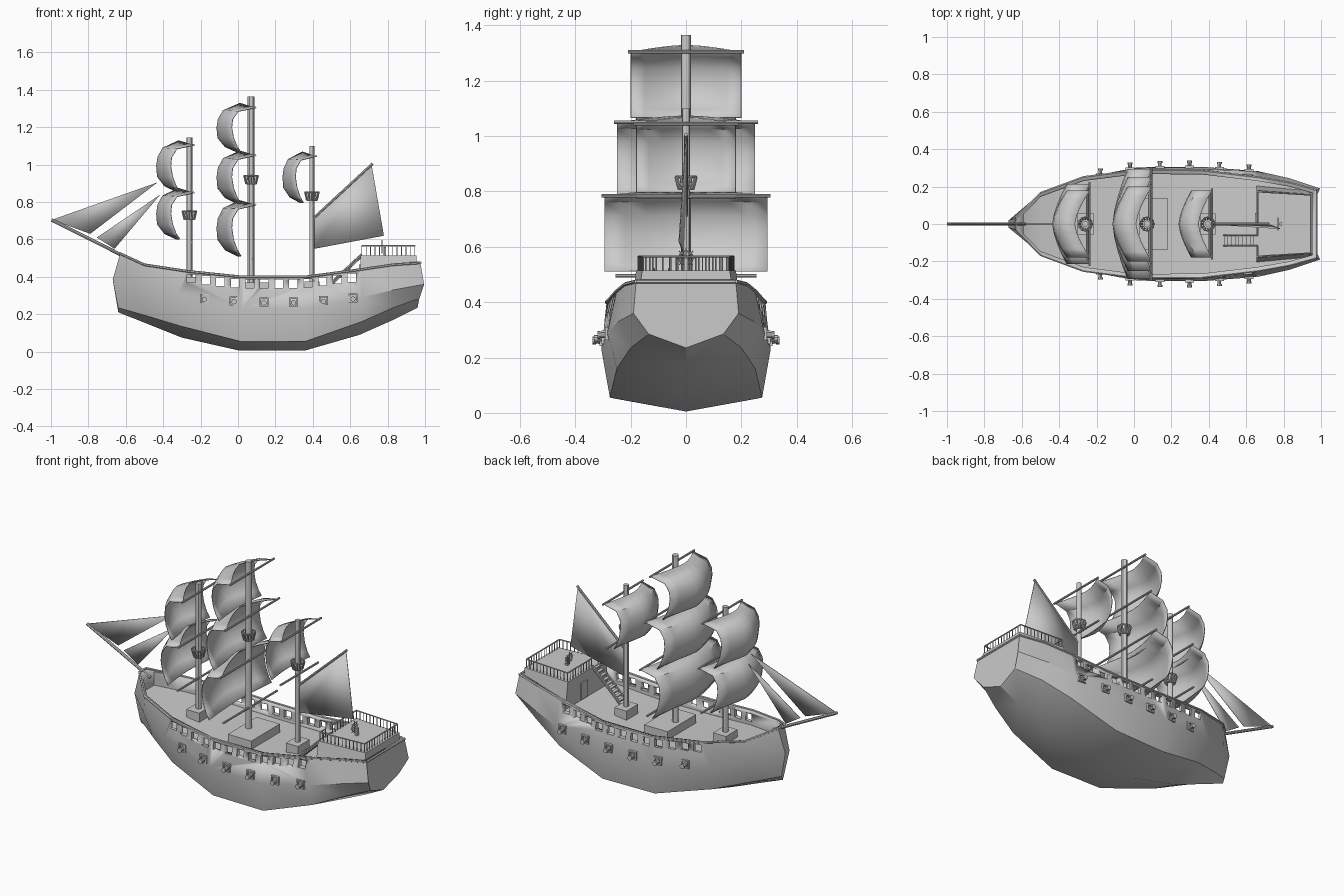
import bpy, bmesh, math
from mathutils import Vector, Matrix

if "Cube" in bpy.data.objects:
    bpy.data.objects.remove(bpy.data.objects["Cube"])


def finish(bm, name, angle=30):
    bmesh.ops.recalc_face_normals(bm, faces=bm.faces)
    me = bpy.data.meshes.new(name)
    bm.to_mesh(me)
    bm.free()
    ob = bpy.data.objects.new(name, me)
    bpy.context.collection.objects.link(ob)
    bpy.ops.object.select_all(action='DESELECT')
    ob.select_set(True)
    bpy.context.view_layer.objects.active = ob
    bpy.ops.object.shade_smooth_by_angle(angle=math.radians(angle))
    return ob


def box(bm, c, s):
    bmesh.ops.create_cube(bm, size=1, matrix=Matrix.Translation(c) @ Matrix.Diagonal((*s, 1)))


def rod(bm, a, b, r, r2=None, n=8):
    a, b = Vector(a), Vector(b)
    d = b - a
    m = Matrix.Translation((a + b) / 2) @ d.to_track_quat('Z', 'Y').to_matrix().to_4x4()
    bmesh.ops.create_cone(bm, cap_ends=True, segments=n, radius1=r, radius2=r if r2 is None else r2,
                          depth=d.length, matrix=m)


def ring(bm, c, axis, r, t, n=12):
    q = Vector(axis).to_track_quat('Z', 'Y')
    pts = [Vector(c) + q @ Vector((r * math.cos(k * math.tau / n), r * math.sin(k * math.tau / n), 0))
           for k in range(n)]
    for k in range(n):
        rod(bm, pts[k - 1], pts[k], t, n=6)


def loft(bm, sections):
    rings = [[bm.verts.new(p) for p in s] for s in sections]
    for a, b in zip(rings, rings[1:]):
        for k in range(len(a)):
            bm.faces.new((a[k - 1], a[k], b[k], b[k - 1]))
    bm.faces.new(rings[0])
    bm.faces.new(rings[-1])


def at(line, x):
    for a, b in zip(line, line[1:]):
        if x <= b[0]:
            break
    t = (x - a[0]) / (b[0] - a[0])
    return a[1] + t * (b[1] - a[1]), a[2] + t * (b[2] - a[2])


def cut(ob, cutter):
    cutter.hide_render = True
    m = ob.modifiers.new("cut", 'BOOLEAN')
    m.operation, m.solver, m.object = 'DIFFERENCE', 'EXACT', cutter
    bpy.context.view_layer.objects.active = ob
    bpy.ops.object.modifier_apply(modifier=m.name)
    bpy.data.objects.remove(cutter)


# Hull lines (x, half width, z)
keel = [(-.64, 0, .21), (-.5, 0, .155), (-.3, 0, .075), (.01, 0, .005), (.355, 0, .005),
        (.65, 0, .09), (.83, 0, .17), (.96, 0, .235)]
chine = [(-.64, .012, .235), (-.5, .09, .195), (-.3, .19, .135), (.02, .265, .053), (.36, .275, .055),
         (.66, .25, .16), (.83, .2, .235), (.97, .135, .285)]
wale = [(-.67, .02, .385), (-.53, .135, .35), (-.33, .235, .28), (.02, .303, .23), (.36, .306, .23),
        (.66, .283, .29), (.83, .245, .33), (.995, .19, .36)]
rail = [(-.63, .03, .525), (-.5, .165, .465), (-.27, .25, .43), (.02, .287, .40), (.36, .285, .40),
        (.66, .25, .44), (.83, .22, .465), (.975, .18, .475)]
bm = bmesh.new()
loft(bm, [[k, c, w, r, *[(p[0], -p[1], p[2]) for p in (r, w, c)]]
          for k, c, w, r in zip(keel, chine, wale, rail)])
hull = finish(bm, "hull")

# Sunken deck
bm = bmesh.new()
secs = []
for x in (-.59, -.5, -.27, .02, .36, .66, .83, .95):
    y, z = at(rail, x)
    y -= .02
    secs.append([(x, y, z - .08), (x, y, z + .2), (x, -y, z + .2), (x, -y, z - .08)])
loft(bm, secs)
cut(hull, finish(bm, "deck_cutter"))

# Square openings in the bulwarks
bm = bmesh.new()
for i in range(12):
    x = -.25 + .078 * i
    box(bm, (x, 0, at(rail, x)[1] - .037), (.045, 1, .045))
cut(hull, finish(bm, "port_cutter"))

# Cap rail around the hull top
bm = bmesh.new()
for s in (1, -1):
    pts = [(x, s * y, z) for x, y, z in rail]
    for a, b in zip(pts, pts[1:]):
        rod(bm, a, b, .007, n=6)
for p in (rail[0], rail[-1]):
    rod(bm, p, (p[0], -p[1], p[2]), .007, n=6)
finish(bm, "cap_rail")

# Cannons and their frames
bm = bmesh.new()
for i in range(6):
    x = -.18 + .159 * i
    z = .26 + .02 * ((i - 2.4) / 2.5) ** 2
    y = at(wale, x)[0]
    for s in (1, -1):
        for d in (-.02, .02):
            box(bm, (x + d, s * (y - .003), z + .005), (.008, .02, .048))
            box(bm, (x, s * (y - .003), z + .005 + d), (.048, .02, .008))
        rod(bm, (x, s * (y - .02), z), (x, s * (y + .028), z), .012, .010, 10)
        rod(bm, (x, s * (y + .022), z), (x, s * (y + .033), z), .014, n=10)
finish(bm, "cannons")

# Cabin with door
bm = bmesh.new()
loft(bm, [[(x, y, .35), (x, y - .025, .515), (x, -y + .025, .515), (x, -y, .35)]
          for x, y in ((.655, .205), (.955, .183))])
box(bm, (.653, .03, .415), (.012, .06, .1))
finish(bm, "cabin")

# Cabin railing, open at the stairs
bm = bmesh.new()
corners = [(.662, -.12), (.662, -.172), (.945, -.155), (.945, .155), (.662, .172), (.662, -.055)]
for a, b in zip(corners, corners[1:]):
    a, b = Vector((*a, .565)), Vector((*b, .565))
    rod(bm, a, b, .004, n=6)
    n = max(2, round((b - a).length / .024))
    for k in range(n + 1):
        p = a.lerp(b, k / n)
        rod(bm, p, p - Vector((0, 0, .055)), .0025, n=6)
finish(bm, "cabin_railing")

# Stairs
bm = bmesh.new()
for k in range(9):
    box(bm, (.49 + .02 * k, -.088, .355 + .019 * k), (.02, .055, .008))
for y in (-.06, -.116):
    for d in (-.006, .006):
        rod(bm, (.48, y, .345 + d), (.66, y, .515 + d), .005, n=6)
finish(bm, "stairs")

# Steering wheel
bm = bmesh.new()
box(bm, (.785, 0, .535), (.015, .016, .05))
ring(bm, (.77, 0, .56), (1, 0, 0), .025, .003)
for k in range(4):
    d = Vector((0, math.cos(k * math.pi / 4), math.sin(k * math.pi / 4))) * .036
    rod(bm, Vector((.77, 0, .56)) - d, Vector((.77, 0, .56)) + d, .002, n=6)
finish(bm, "steering_wheel")

# Sail profile: edge dx, centre dx, drop fraction at the edge, centre lift
prof = [(.025, -.06, 0, .025), (-.07, -.15, .08, .005), (-.1, -.178, .26, .0), (-.105, -.185, .45, .0),
        (-.095, -.18, .68, .0), (-.075, -.14, .88, .0), (-.055, -.075, 1, .0)]


def sail(name, mx, zt, zb, w, k):
    bm = bmesh.new()
    rows = []
    for e, c, v, lift in prof:
        row = []
        for j in range(-4, 5):
            u = j / 4
            t = 1 - abs(u) ** 1.5
            row.append(bm.verts.new((mx + k * (e + (c - e) * t), u * w, zt - v * (zt - zb) + lift * t)))
        rows.append(row)
    for a, b in zip(rows, rows[1:]):
        for j in range(8):
            bm.faces.new((a[j], a[j + 1], b[j + 1], b[j]))
    ob = finish(bm, name, 40)
    ob.modifiers.new("thickness", 'SOLIDIFY').thickness = .004


# Masts with base blocks, yards, lookout baskets and square sails
masts = [("fore", -.26, 1.145, .016, .73, (-.26, .085, .11), [(1.105, .855, .18), (.85, .6, .215)], .96),
         ("main", .07, 1.365, .018, .92, (.105, .155, .27), [(1.305, 1.065, .2), (1.05, .79, .25),
                                                            (.785, .51, .295)], 1),
         ("mizzen", .395, 1.10, .014, .832, (.395, .08, .11), [(1.045, .795, .18)], .85)]
for name, mx, top, r, nest, (bx, sx, sy), sails, k in masts:
    bm = bmesh.new()
    rod(bm, (mx, 0, .32), (mx, 0, top), r, n=12)
    finish(bm, name + "_mast")
    bm = bmesh.new()
    zd = at(rail, bx)[1] - .08
    box(bm, (bx, 0, zd + .02), (sx, sy, .06))
    finish(bm, name + "_mast_base")
    bm = bmesh.new()
    for zt, zb, w in sails:
        rod(bm, (mx + .022, -w - .01, zt), (mx + .022, w + .01, zt), .006)
    w = sails[-1][2] - .04 * (name == "main")
    rod(bm, (mx + .01, -w, sails[-1][1] - .015), (mx + .01, w, sails[-1][1] - .015), .006)
    finish(bm, name + "_yards")
    bm = bmesh.new()
    c = Vector((mx, 0, nest))
    rod(bm, c - Vector((0, 0, .027)), c - Vector((0, 0, .02)), .027, n=12)
    ring(bm, c + Vector((0, 0, .021)), (0, 0, 1), .037, .004)
    for j in range(12):
        d = Vector((math.cos(j * math.tau / 12), math.sin(j * math.tau / 12), 0))
        rod(bm, c + d * .026 - Vector((0, 0, .024)), c + d * .037 + Vector((0, 0, .021)), .005, n=6)
    finish(bm, name + "_lookout")
    for i, (zt, zb, w) in enumerate(sails):
        sail(f"{name}_sail_{i + 1}", mx, zt, zb, w, k)

# Bowsprit and gaff
bm = bmesh.new()
rod(bm, (-.58, 0, .495), (-.997, 0, .705), .009)
finish(bm, "bowsprit")
bm = bmesh.new()
rod(bm, (.4, 0, .71), (.72, 0, 1.005), .007)
finish(bm, "gaff")

# Flat fore-and-aft sails
flat = {"outer_jib": [(-.995, 0, .705), (-.43, 0, .905), (-.79, 0, .63)],
        "inner_jib": [(-.755, 0, .61), (-.415, 0, .84), (-.66, 0, .55)],
        "spanker_sail": [(.408, 0, .55), (.408, 0, .715), (.715, 0, .995), (.78, -.025, .62)]}
for name, pts in flat.items():
    bm = bmesh.new()
    bm.faces.new([bm.verts.new(p) for p in pts])
    ob = finish(bm, name)
    m = ob.modifiers.new("thickness", 'SOLIDIFY')
    m.thickness, m.offset = .004, 0
